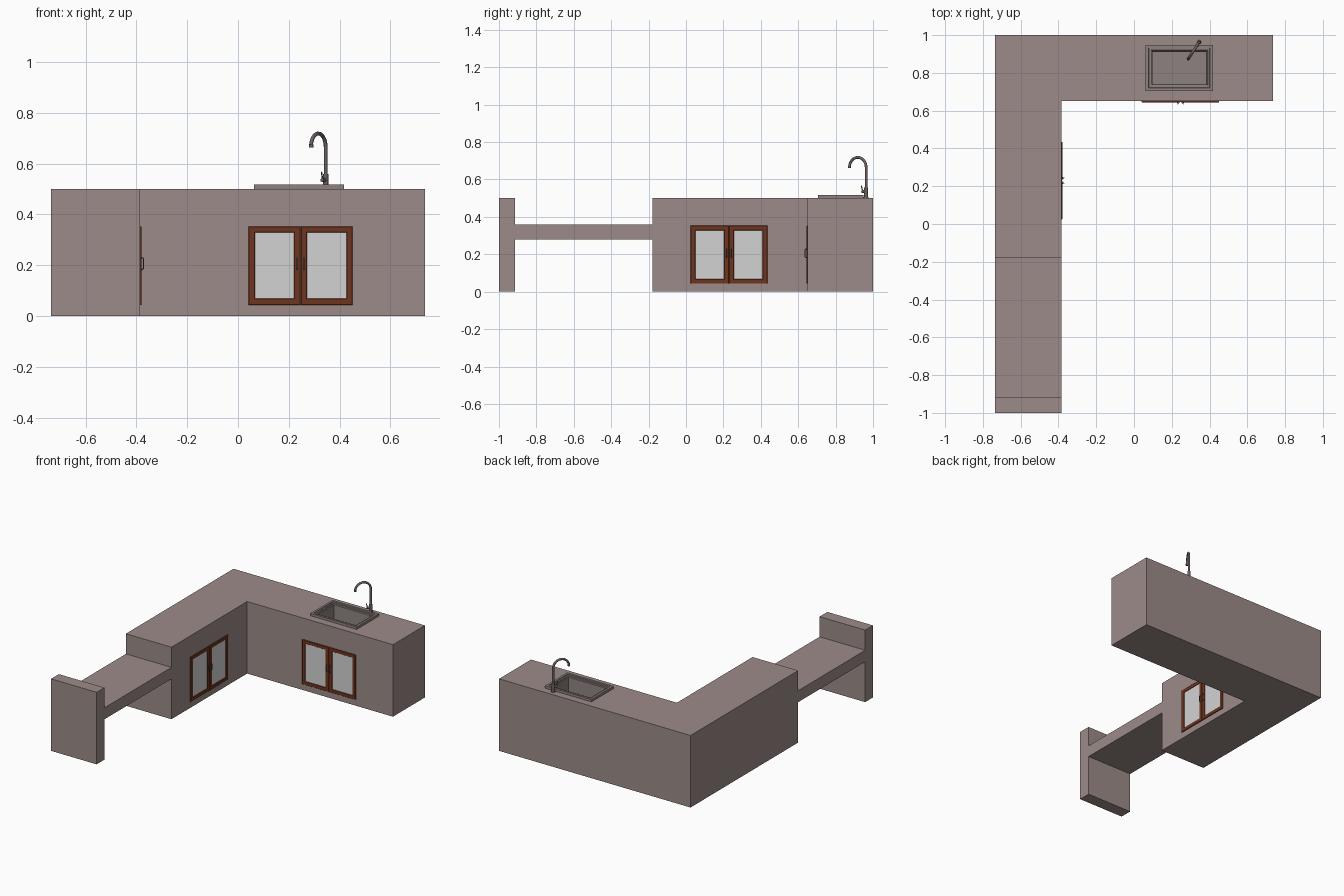
import bpy, bmesh, math
from mathutils import Matrix, Vector

if "Cube" in bpy.data.objects:
    bpy.data.objects.remove(bpy.data.objects["Cube"])


def material(name, rgb):
    m = bpy.data.materials.new(name)
    m.diffuse_color = (*rgb, 1)
    m.use_nodes = True
    m.node_tree.nodes["Principled BSDF"].inputs["Base Color"].default_value = m.diffuse_color
    return m


STONE = material("mauve stone", (0.33, 0.26, 0.25))
WOOD = material("red brown wood", (0.16, 0.036, 0.014))
PANE = material("pale panel", (0.65, 0.65, 0.65))
METAL = material("tap metal", (0.15, 0.12, 0.12))
SINK = material("sink grey", (0.27, 0.225, 0.215))
IRON = material("handle iron", (0.09, 0.085, 0.09))


def finish(name, bm, mats):
    bmesh.ops.recalc_face_normals(bm, faces=bm.faces[:])
    me = bpy.data.meshes.new(name)
    bm.to_mesh(me)
    bm.free()
    for m in mats:
        me.materials.append(m)
    ob = bpy.data.objects.new(name, me)
    bpy.context.collection.objects.link(ob)
    return ob


def prism(name, outline, z0, z1, mat):
    bm = bmesh.new()
    f = bm.faces.new([bm.verts.new((x, y, z0)) for x, y in outline])
    top = bmesh.ops.extrude_face_region(bm, geom=[f])["geom"]
    bmesh.ops.translate(bm, vec=(0, 0, z1 - z0),
                        verts=[g for g in top if isinstance(g, bmesh.types.BMVert)])
    return finish(name, bm, [mat])


def box(name, x0, x1, y0, y1, z0, z1, mat):
    return prism(name, [(x0, y0), (x1, y0), (x1, y1), (x0, y1)], z0, z1, mat)


def stepped_rect(name, rect, steps, mats, frame):
    """Rectangle rings (inset, height) joined in sequence; the last ring is capped."""
    u0, u1, v0, v1 = rect
    bm = bmesh.new()
    rings = []
    for i, w in steps:
        pts = [(u0 + i, v0 + i), (u1 - i, v0 + i), (u1 - i, v1 - i), (u0 + i, v1 - i)]
        rings.append([bm.verts.new((u, v, w)) for u, v in pts])
    for a, b in zip(rings, rings[1:]):
        for k in range(4):
            n = (k + 1) % 4
            bm.faces.new((a[k], a[n], b[n], b[k]))
    cap = bm.faces.new(rings[-1])
    cap.material_index = len(mats) - 1
    bmesh.ops.recalc_face_normals(bm, faces=bm.faces[:])
    cap.normal_update()
    if cap.normal.z < 0:
        bmesh.ops.reverse_faces(bm, faces=bm.faces[:])
    me = bpy.data.meshes.new(name)
    bm.transform(frame)
    bm.to_mesh(me)
    bm.free()
    for m in mats:
        me.materials.append(m)
    ob = bpy.data.objects.new(name, me)
    bpy.context.collection.objects.link(ob)
    return ob


def tube(name, pts, radius, mat, res=2):
    cu = bpy.data.curves.new(name, 'CURVE')
    cu.dimensions = '3D'
    cu.bevel_depth = radius
    cu.bevel_resolution = res
    cu.use_fill_caps = True
    sp = cu.splines.new('POLY')
    sp.points.add(len(pts) - 1)
    for p, co in zip(sp.points, pts):
        p.co = (*co, 1)
    cu.materials.append(mat)
    ob = bpy.data.objects.new(name, cu)
    bpy.context.collection.objects.link(ob)
    return ob


# L-shaped counter, lower shelf and end panel
counter = prism("counter", [(-0.735, -0.18), (-0.385, -0.18), (-0.385, 0.65),
                            (0.735, 0.65), (0.735, 1), (-0.735, 1)], 0, 0.5, STONE)
box("shelf", -0.735, -0.385, -0.915, -0.18, 0.28, 0.36, STONE)
box("end_panel", -0.735, -0.385, -1, -0.915, 0, 0.5, STONE)

# Hole for the basin
cutter = box("basin_cutter", 0.085, 0.395, 0.73, 0.925, 0.385, 0.6, STONE)
cutter.hide_render = True
cutter.hide_viewport = True
cut = counter.modifiers.new("basin_hole", 'BOOLEAN')
cut.operation = 'DIFFERENCE'
cut.solver = 'EXACT'
cut.object = cutter

# Sink: stepped rim and open basin
stepped_rect("sink", (0.062, 0.418, 0.705, 0.948),
             [(0, 0.5), (0, 0.517), (0.015, 0.517), (0.017, 0.512), (0.027, 0.512),
              (0.029, 0.507), (0.034, 0.505), (0.037, 0.395)], [SINK], Matrix.Identity(4))


# Double cupboard doors with handles, in a local frame (across, up, outward)
def cupboard(name, frame, centre):
    for side, s in (("left", -1), ("right", 1)):
        a, b = sorted((centre + s * 0.001, centre + s * 0.205))
        stepped_rect(f"{name}_{side}_door", (a, b, 0.043, 0.353),
                     [(0, 0), (0, 0.004), (0.002, 0.006), (0.023, 0.006), (0.025, 0.003)],
                     [WOOD, PANE], frame)
        u = centre + s * 0.014
        pts = [(u, 0.183, 0.004), (u, 0.183, 0.010), (u, 0.188, 0.014),
               (u, 0.224, 0.014), (u, 0.229, 0.010), (u, 0.229, 0.004)]
        tube(f"{name}_{side}_handle", [frame @ Vector(p) for p in pts], 0.0025, IRON, 1)
        for v in (0.183, 0.229):
            bm = bmesh.new()
            bmesh.ops.create_cube(bm, size=1)
            bm.transform(frame @ Matrix.Translation((u, v, 0.007))
                         @ Matrix.Diagonal((0.009, 0.007, 0.003, 1)))
            finish(f"{name}_{side}_handle_foot", bm, [IRON])


cupboard("sink_cupboard",
         Matrix(((1, 0, 0, 0), (0, 0, -1, 0.65), (0, 1, 0, 0), (0, 0, 0, 1))), 0.246)
cupboard("side_cupboard",
         Matrix(((0, 0, 1, -0.385), (1, 0, 0, 0), (0, 1, 0, 0), (0, 0, 0, 1))), 0.230)

# Tap: swan neck, body, collar, spout tip and lever
base = Vector((0.345, 0.963, 0))
fwd = Vector((-0.06, -0.092, 0)).normalized()
R = 0.053
up = Vector((0, 0, 1))
neck = [base + up * 0.5]
for i in range(19):
    t = math.radians(170) * i / 18
    neck.append(base + fwd * (R - R * math.cos(t)) + up * (0.665 + R * math.sin(t)))
tube("tap_neck", neck, 0.0075, METAL, 3)
tube("tap_body", [base + up * 0.5, base + up * 0.558], 0.0105, METAL, 3)
tube("tap_collar", [base + up * 0.5, base + up * 0.507], 0.014, METAL, 3)
tube("tap_tip", [neck[-1], neck[-1] - up * 0.012], 0.009, METAL, 3)
tube("tap_valve", [base + up * 0.535, base + fwd * 0.026 + up * 0.535], 0.008, METAL, 3)
tube("tap_lever", [base + fwd * 0.022 + up * 0.535, base + fwd * 0.03 + up * 0.567],
     0.003, METAL, 1)
